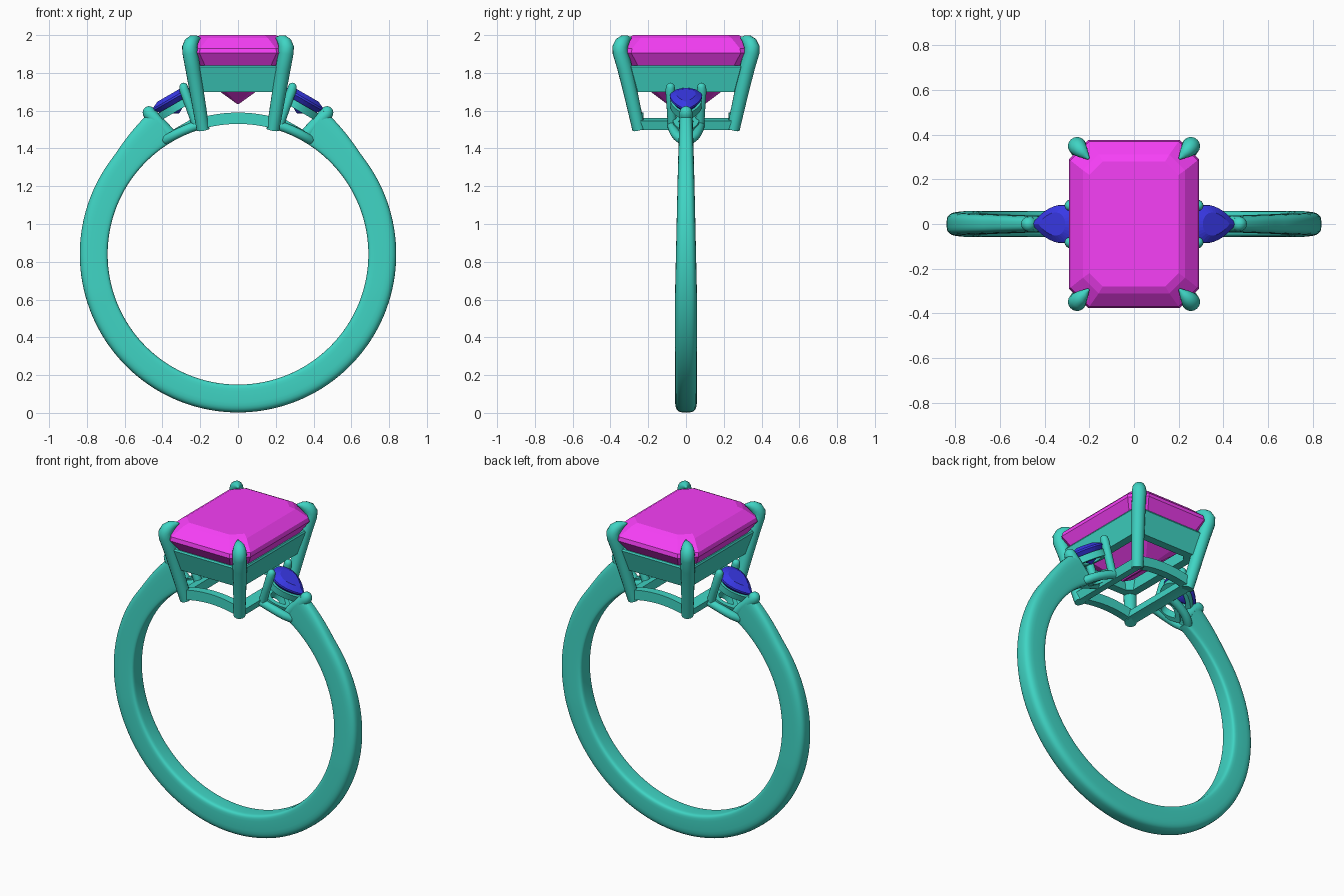
import bpy, bmesh
from math import sin, cos, radians, pi, copysign, sqrt
from mathutils import Vector

if "Cube" in bpy.data.objects:
    bpy.data.objects.remove(bpy.data.objects["Cube"])

CZ = 0.84          # centre height of the finger hole
RI = 0.69          # inner radius


def material(name, rgb):
    m = bpy.data.materials.new(name)
    m.diffuse_color = (*rgb, 1)
    m.use_nodes = True
    m.node_tree.nodes["Principled BSDF"].inputs["Base Color"].default_value = m.diffuse_color
    return m


METAL = material("metal", (0.05, 0.66, 0.55))
PINK = material("main_gem", (0.93, 0.05, 0.93))
BLUE = material("side_gem", (0.04, 0.04, 0.8))


def loft(name, rings, mat, smooth=True, closed=False):
    """Skin a list of equal-length point rings; cap the ends unless closed."""
    bm = bmesh.new()
    vs = [[bm.verts.new(p) for p in ring] for ring in rings]
    n = len(vs[0])
    for i in range(len(vs) if closed else len(vs) - 1):
        a, b = vs[i], vs[(i + 1) % len(vs)]
        for k in range(n):
            bm.faces.new((a[k], a[(k + 1) % n], b[(k + 1) % n], b[k]))
    if not closed:
        bm.faces.new(vs[0])
        bm.faces.new(vs[-1])
    bmesh.ops.recalc_face_normals(bm, faces=bm.faces)
    me = bpy.data.meshes.new(name)
    bm.to_mesh(me)
    bm.free()
    ob = bpy.data.objects.new(name, me)
    bpy.context.collection.objects.link(ob)
    me.materials.append(mat)
    if smooth:
        bpy.ops.object.select_all(action='DESELECT')
        ob.select_set(True)
        bpy.context.view_layer.objects.active = ob
        bpy.ops.object.shade_smooth_by_angle(angle=radians(35))
    return ob


def tube(name, pts, radii, n=16):
    """Round rod through pts with a domed far end."""
    pts = [Vector(p) for p in pts]
    d = (pts[-1] - pts[-2]).normalized()
    end, r = pts[-1], radii[-1]
    pts, radii = pts[:], list(radii)
    for t in (25, 50, 70, 86):
        pts.append(end + d * r * sin(radians(t)))
        radii.append(r * cos(radians(t)))
    rings = []
    for i, (p, rad) in enumerate(zip(pts, radii)):
        t = (pts[min(i + 1, len(pts) - 1)] - pts[max(i - 1, 0)]).normalized()
        u = t.cross(Vector((0.31, -0.95, 0))).normalized()
        v = t.cross(u)
        rings.append([p + rad * (u * cos(2 * pi * k / n) + v * sin(2 * pi * k / n))
                      for k in range(n)])
    return loft(name, rings, METAL)


def octagon(hx, hy, c, z):
    q = [(hx, hy - c), (hx - c, hy), (c - hx, hy), (-hx, hy - c),
         (-hx, c - hy), (c - hx, -hy), (hx - c, -hy), (hx, c - hy)]
    return [(x, y, z) for x, y in q]


def polar(a, r, y):
    return (r * sin(a), y, CZ + r * cos(a))


# Shank: rounded section that narrows and rises towards the shoulders
rings = []
for i in range(121):
    deg = 31 + (360 - 62) * i / 120
    top = min(deg, 360 - deg)
    lift = max(0, (52 - top) / 21)
    ro = 0.838 + 0.05 * lift ** 1.3
    w = 0.036 + 0.022 * min(1, (top - 31) / 75)
    ring = []
    for k in range(28):
        t = 2 * pi * (k + 0.5) / 28
        c, s = cos(t), sin(t)
        p = 0.6 if s > 0 else 0.3
        ring.append(polar(radians(deg), (RI + ro) / 2 + (ro - RI) / 2 * copysign(abs(s) ** p, s),
                          w * copysign(abs(c) ** p, c)))
    rings.append(ring)
loft("shank", rings, METAL)

# Main step-cut gem with a keel
loft("main_gem", [octagon(*r) for r in (
    (0.20, 0.28, 0.06, 2.0), (0.228, 0.31, 0.07, 1.985), (0.285, 0.37, 0.085, 1.93),
    (0.29, 0.375, 0.085, 1.905), (0.25, 0.33, 0.075, 1.84), (0.15, 0.24, 0.05, 1.74),
    (0.004, 0.10, 0.002, 1.635))], PINK, smooth=False)

# Basket collar below the gem
loft("collar", [octagon(*r) for r in (
    (0.258, 0.335, 0.05, 1.84), (0.263, 0.34, 0.05, 1.83), (0.23, 0.30, 0.045, 1.70),
    (0.18, 0.25, 0.03, 1.70), (0.23, 0.305, 0.045, 1.84))], METAL, closed=True)


# Curved base frame that follows the finger hole
def arc_block(name, a0, a1, y0, y1, ro=0.75):
    rings = []
    for i in range(13):
        a = radians(a0 + (a1 - a0) * i / 12)
        rings.append([polar(a, RI, y0), polar(a, RI, y1), polar(a, ro, y1), polar(a, ro, y0)])
    loft(name, rings, METAL)


for s in (1, -1):
    arc_block("base_long_bar", -16, 16, s * 0.225, s * 0.275)
    arc_block("base_side_bar", s * 12.5, s * 17.5, -0.25, 0.25, 0.74)

# Four claws curling over the gem corners
for sx in (1, -1):
    for sy in (1, -1):
        path = [(0.185, 0.250, 1.50), (0.215, 0.290, 1.68), (0.240, 0.325, 1.83),
                (0.254, 0.348, 1.91), (0.255, 0.349, 1.935), (0.248, 0.340, 1.957),
                (0.235, 0.325, 1.972), (0.220, 0.310, 1.980), (0.208, 0.297, 1.984)]
        tube("main_claw", [(x * sx, y * sy, z) for x, y, z in path],
             [0.034, 0.037, 0.040, 0.041, 0.041, 0.038, 0.031, 0.020, 0.009])

# Side settings, tilted 30 degrees
for s in (1, -1):
    U = Vector((s * cos(radians(30)), 0, -0.5))
    N = Vector((s * 0.5, 0, cos(radians(30))))
    C = Vector((s * 0.355, 0, 1.66))

    def pear(k, h, n=32):
        pts = []
        for i in range(n):
            t = 2 * pi * i / n
            pts.append(C + U * 0.115 * k * cos(t) + N * h
                       + Vector((0, 0.107 * k * sin(t) * abs(sin(t / 2)) ** 0.8, 0)))
        return pts

    loft("side_gem", [pear(k, h) for k, h in (
        (0.6, 0.025), (0.98, 0.004), (1.0, -0.006), (0.55, -0.05), (0.03, -0.085))],
        BLUE, smooth=False)
    # Two pear-shaped rails
    for name, k, top, bot in (("side_upper_rail", 0.95, -0.03, -0.07),
                              ("side_lower_rail", 0.8, -0.145, -0.195)):
        loft(name, [pear(k, top), pear(k, bot), pear(k - 0.35, bot), pear(k - 0.35, top)],
             METAL, closed=True)
    # Outer claw at the point and two inner claws
    tube("side_point_claw", [(s * 0.345, 0, 1.455), (s * 0.41, 0, 1.525), (s * 0.468, 0, 1.583),
                             (s * 0.471, 0, 1.59)], [0.034, 0.035, 0.036, 0.034])
    for sy in (1, -1):
        tube("side_inner_claw", [(s * 0.215, sy * 0.072, 1.51), (s * 0.25, sy * 0.078, 1.61),
                                 (s * 0.285, sy * 0.084, 1.71), (s * 0.288, sy * 0.082, 1.725)],
             [0.024, 0.024, 0.025, 0.023])
        # Curved link from the base frame to the shank
        a0, a1 = 15, 32
        tube("side_base_link", [polar(s * radians(a0 + (a1 - a0) * i / 6), 0.715,
                                      sy * (0.075 * sqrt(max(0, 1 - (i / 6.3) ** 2))))
                                for i in range(7)], [0.025] * 7)
